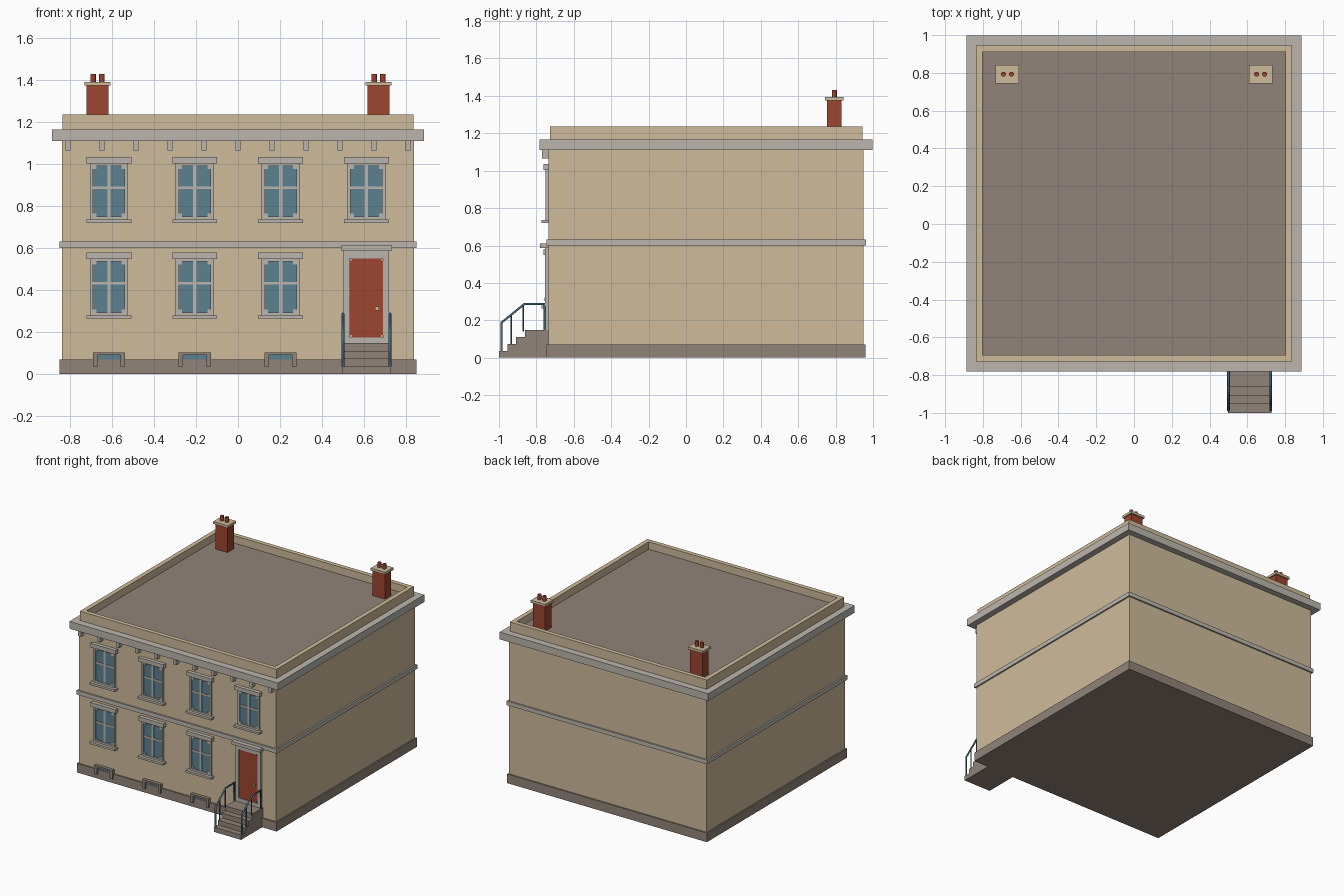
import bpy, bmesh
from mathutils import Vector, Matrix

cube = bpy.data.objects.get("Cube")
if cube:
    bpy.data.objects.remove(cube, do_unlink=True)


def material(name, r, g, b):
    m = bpy.data.materials.new(name)
    m.use_nodes = True
    m.diffuse_color = (r, g, b, 1)
    m.node_tree.nodes["Principled BSDF"].inputs["Base Color"].default_value = (r, g, b, 1)
    return m


WALL = material("sandy_wall", 0.62, 0.50, 0.33)
TRIM = material("pale_stone", 0.50, 0.47, 0.42)
STONE = material("grey_brown_stone", 0.28, 0.23, 0.19)
RED = material("brick_red", 0.34, 0.058, 0.03)
GLASS = material("blue_glass", 0.107, 0.216, 0.28)
IRON = material("blue_iron", 0.06, 0.14, 0.19)

FRONT, BACK = -0.735, 0.95
MID = (FRONT + BACK) / 2


def finish(name, bm, *mats):
    mesh = bpy.data.meshes.new(name)
    bmesh.ops.recalc_face_normals(bm, faces=bm.faces)
    bm.to_mesh(mesh)
    bm.free()
    for m in mats:
        mesh.materials.append(m)
    ob = bpy.data.objects.new(name, mesh)
    bpy.context.collection.objects.link(ob)
    return ob


def add_box(bm, x0, x1, y0, y1, z0, z1):
    size = Matrix.Diagonal((x1 - x0, y1 - y0, z1 - z0, 1))
    place = Matrix.Translation(((x0 + x1) / 2, (y0 + y1) / 2, (z0 + z1) / 2))
    return bmesh.ops.create_cube(bm, size=1, matrix=place @ size)


def part(name, mat, *boxes):
    bm = bmesh.new()
    for b in boxes:
        add_box(bm, *b)
    return finish(name, bm, mat)


def around(name, mat, grow, z0, z1):
    """Slab that runs round the whole house, standing out by grow."""
    return part(name, mat, (-0.84 - grow, 0.84 + grow, FRONT - grow, BACK + grow, z0, z1))


def front_box(cx, half, out, z0, z1):
    """Box on the front wall, standing out by out."""
    return (cx - half, cx + half, FRONT - out, FRONT + 0.01, z0, z1)


def notched(name, mat, cx, half, z0, z1, notch, out):
    """Thin panel on the front wall with square-cut corners."""
    return part(name, mat, front_box(cx, half - notch, out, z0, z1),
                front_box(cx, half, out, z0 + notch, z1 - notch))


# Main body, base and horizontal mouldings
around("house_walls", WALL, 0, 0.03, 1.14)
around("plinth", STONE, 0.01, 0, 0.07)
around("floor_band", TRIM, 0.012, 0.60, 0.632)
around("cornice", TRIM, 0.047, 1.11, 1.166)

# Parapet with the sunken roof inside it
bm = bmesh.new()
add_box(bm, -0.837, 0.837, FRONT + 0.008, BACK - 0.006, 1.15, 1.237)
bm.normal_update()
top = max(bm.faces, key=lambda f: f.calc_center_median().z)
bmesh.ops.inset_region(bm, faces=[top], thickness=0.048)
top.normal_update()
floor = bmesh.ops.extrude_discrete_faces(bm, faces=[top])["faces"][0]
bmesh.ops.translate(bm, verts=floor.verts, vec=Vector((0, 0, -0.057)))
floor.material_index = 1
finish("parapet_and_roof", bm, WALL, STONE)

# Brackets under the front cornice
part("cornice_brackets", TRIM,
     *[front_box(0.162 * i, 0.0125, 0.035, 1.066, 1.115) for i in range(-5, 6)])


# Sash windows; base is the underside of the sill
def window(label, cx, base):
    notched(label + "_glass", GLASS, cx, 0.078, base + 0.024, base + 0.275, 0.014, 0.006)
    part(label + "_frame", TRIM,
         front_box(cx - 0.083, 0.008, 0.016, base + 0.01, base + 0.29),
         front_box(cx + 0.083, 0.008, 0.016, base + 0.01, base + 0.29),
         front_box(cx, 0.09, 0.016, base + 0.272, base + 0.29),
         front_box(cx, 0.09, 0.016, base + 0.01, base + 0.03),
         *[front_box(cx + sx * 0.07, 0.010, 0.013, base + z, base + z + 0.018)
           for sx in (-1, 1) for z in (0.026, 0.258)])
    part(label + "_bars", TRIM,
         front_box(cx, 0.008, 0.011, base + 0.02, base + 0.28),
         front_box(cx, 0.08, 0.010, base + 0.162, base + 0.174))
    part(label + "_lintel", TRIM, front_box(cx, 0.107, 0.028, base + 0.284, base + 0.315))
    part(label + "_sill", TRIM, front_box(cx, 0.107, 0.038, base, base + 0.016))


columns = [-0.615, -0.206, 0.203, 0.612]
for i, cx in enumerate(columns):
    window(f"upper_window_{i + 1}", cx, 0.720)
    if i == 3:
        continue
    window(f"lower_window_{i + 1}", cx, 0.264)
    # Basement light set in a stone surround
    name = f"basement_window_{i + 1}"
    part(name + "_surround", STONE,
         front_box(cx, 0.077, 0.024, 0.090, 0.103),
         front_box(cx - 0.066, 0.011, 0.024, 0.035, 0.095),
         front_box(cx + 0.066, 0.011, 0.024, 0.035, 0.095))
    part(name + "_glass", GLASS, front_box(cx, 0.056, 0.008, 0.06, 0.092))

# Front door with surround, head and knob
DOOR = columns[3]
part("door_surround", TRIM,
     front_box(DOOR - 0.094, 0.0145, 0.018, 0.145, 0.59),
     front_box(DOOR + 0.094, 0.0145, 0.018, 0.145, 0.59),
     front_box(DOOR, 0.1, 0.018, 0.55, 0.59),
     front_box(DOOR, 0.1, 0.018, 0.145, 0.175),
     front_box(DOOR, 0.1, 0.006, 0.15, 0.58))
part("door_head", TRIM, front_box(DOOR, 0.122, 0.045, 0.588, 0.612))
notched("door", RED, DOOR, 0.0785, 0.175, 0.55, 0.01, 0.012)
part("door_knob", WALL, front_box(DOOR + 0.05, 0.009, 0.022, 0.303, 0.322))

# Entrance steps
rise = 0.147 / 4
part("entrance_steps", STONE,
     *[(DOOR - 0.115, DOOR + 0.115, -1 + 0.046 * i, FRONT, 0, rise * (i + 1)) for i in range(4)])


# Railings swept along curves
def rod(name, points, radius):
    curve = bpy.data.curves.new(name, "CURVE")
    curve.dimensions = "3D"
    curve.bevel_depth = radius
    curve.bevel_resolution = 1
    curve.use_fill_caps = True
    spline = curve.splines.new("POLY")
    spline.points.add(len(points) - 1)
    for p, co in zip(spline.points, points):
        p.co = (*co, 1)
    curve.materials.append(IRON)
    bpy.context.collection.objects.link(bpy.data.objects.new(name, curve))


for side, x in (("right", DOOR - 0.112), ("left", DOOR + 0.112)):
    rod(side + "_handrail", [(x, -0.987, 0.035), (x, -0.987, 0.187), (x, -0.865, 0.287),
                             (x, -0.757, 0.287), (x, -0.757, 0.147)], 0.007)
    for n, (y, z0, z1) in enumerate([(-0.935, 0.07, 0.228), (-0.87, 0.14, 0.28)]):
        rod(f"{side}_baluster_{n + 1}", [(x, y, z0), (x, y, z1)], 0.005)

# Chimneys with caps and pots
for side, x in (("right", -0.67), ("left", 0.67)):
    y = 0.793
    part(side + "_chimney_stack", RED, (x - 0.052, x + 0.052, y - 0.038, y + 0.038, 1.17, 1.376))
    part(side + "_chimney_cap", WALL, (x - 0.062, x + 0.062, y - 0.049, y + 0.049, 1.374, 1.393))
    bm = bmesh.new()
    for dx in (-0.021, 0.021):
        bmesh.ops.create_cone(bm, cap_ends=True, segments=16, radius1=0.013, radius2=0.013,
                              depth=0.05, matrix=Matrix.Translation((x + dx, y, 1.406)))
    pots = finish(side + "_chimney_pots", bm, RED)
    for p in pots.data.polygons:
        p.use_smooth = abs(p.normal.z) < 0.5
